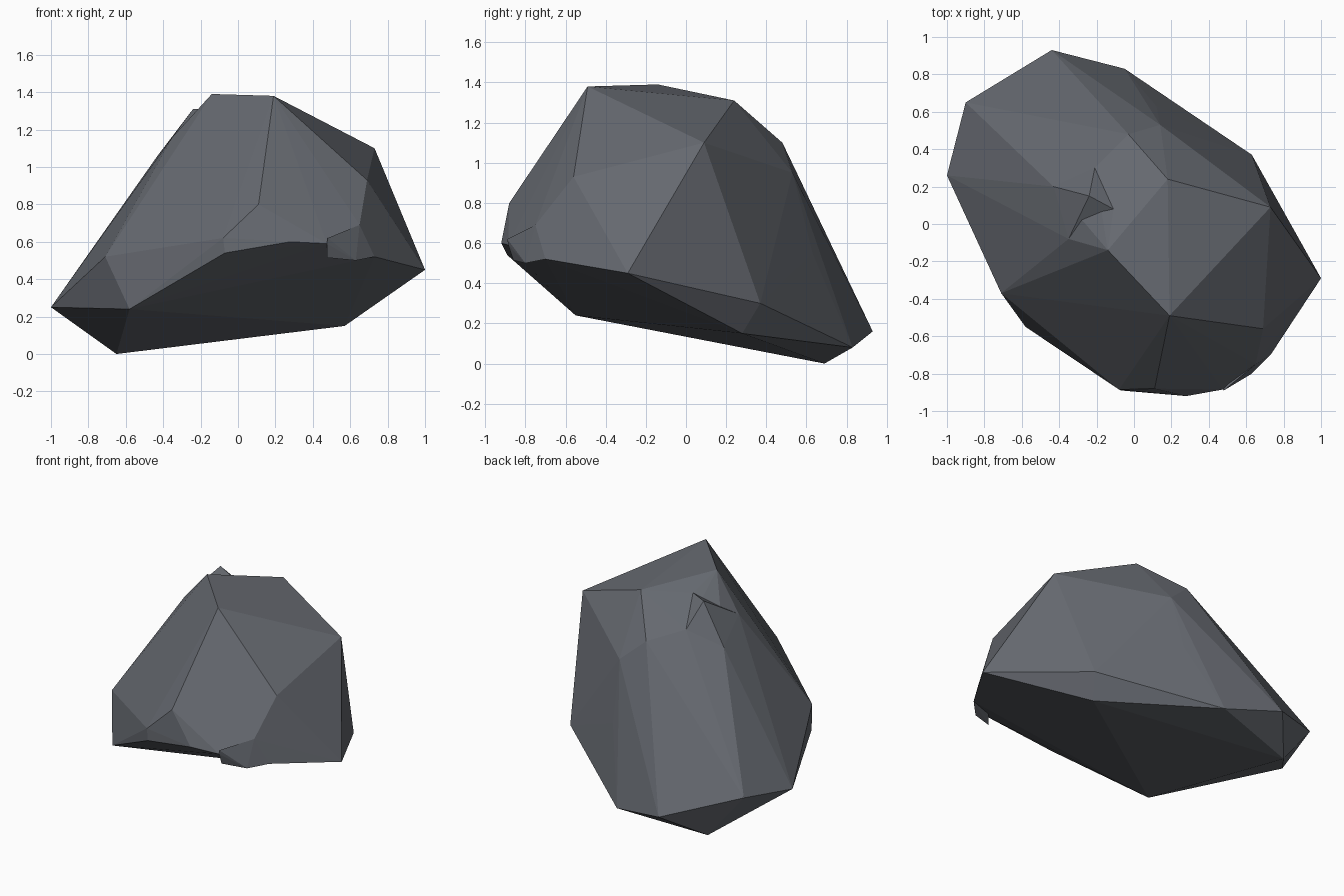
import bpy
import bmesh

if "Cube" in bpy.data.objects:
    bpy.data.objects.remove(bpy.data.objects["Cube"])

stone = bpy.data.materials.new("slate grey stone")
stone.diffuse_color = (0.13, 0.14, 0.16, 1.0)
stone.use_nodes = True
stone.node_tree.nodes["Principled BSDF"].inputs["Base Color"].default_value = stone.diffuse_color


def hull_object(name, points):
    """Flat-faced chunk of stone wrapped around a few corner points."""
    bm = bmesh.new()
    for p in points:
        bm.verts.new(p)
    bmesh.ops.convex_hull(bm, input=bm.verts[:])
    # drop corners that ended up inside the hull
    loose = [v for v in bm.verts if not v.link_faces]
    bmesh.ops.delete(bm, geom=loose, context='VERTS')
    bmesh.ops.recalc_face_normals(bm, faces=bm.faces[:])
    mesh = bpy.data.meshes.new(name)
    bm.to_mesh(mesh)
    bm.free()
    mesh.materials.append(stone)
    obj = bpy.data.objects.new(name, mesh)
    bpy.context.collection.objects.link(obj)
    return obj


# corners shared between the body and the small chips
crest_low = (-0.35, -0.08, 1.16)
crest_pit = (-0.11, 0.08, 1.305)
crest_back = (-0.21, 0.30, 1.16)
crest_side = (-0.43, 0.20, 1.06)
chip_top = (0.65, -0.75, 0.69)
chip_left = (0.475, -0.885, 0.59)
chip_right = (0.73, -0.70, 0.52)

# base corners
base = [(-0.65, 0.69, 0.0), (-0.05, 0.83, 0.08), (0.57, 0.28, 0.15),
        (-0.44, 0.93, 0.16), (0.63, 0.37, 0.30), (-0.58, -0.55, 0.24),
        (-1.0, 0.26, 0.25), (-0.90, 0.65, 0.31)]
# belt corners around the middle
belt = [(1.0, -0.29, 0.45), (0.28, -0.92, 0.60), (-0.07, -0.89, 0.54),
        (-0.71, -0.37, 0.52), (-0.08, -0.885, 0.62), (0.25, -0.885, 0.71),
        (0.11, -0.88, 0.80), (0.69, -0.56, 0.93), (0.12, 0.63, 0.55),
        (0.14, 0.53, 0.95)]
# top corners
top = [(0.73, 0.09, 1.10), (0.19, -0.49, 1.38), (-0.14, -0.14, 1.39),
       (0.18, 0.24, 1.31), (-0.03, 0.48, 1.10)]

hull_object("rock_body", base + belt + top +
            [crest_low, crest_pit, crest_back, crest_side,
             chip_top, chip_left, chip_right])

# raised splinter on the upper left
hull_object("crest_splinter", [(-0.24, 0.15, 1.31), crest_low, crest_pit,
                               crest_back, crest_side])

# small broken chip at the lower front right
hull_object("edge_chip", [chip_top, chip_left, chip_right,
                          (0.48, -0.89, 0.62), (0.475, -0.86, 0.515),
                          (0.63, -0.80, 0.50), (0.60, -0.70, 0.60)])
